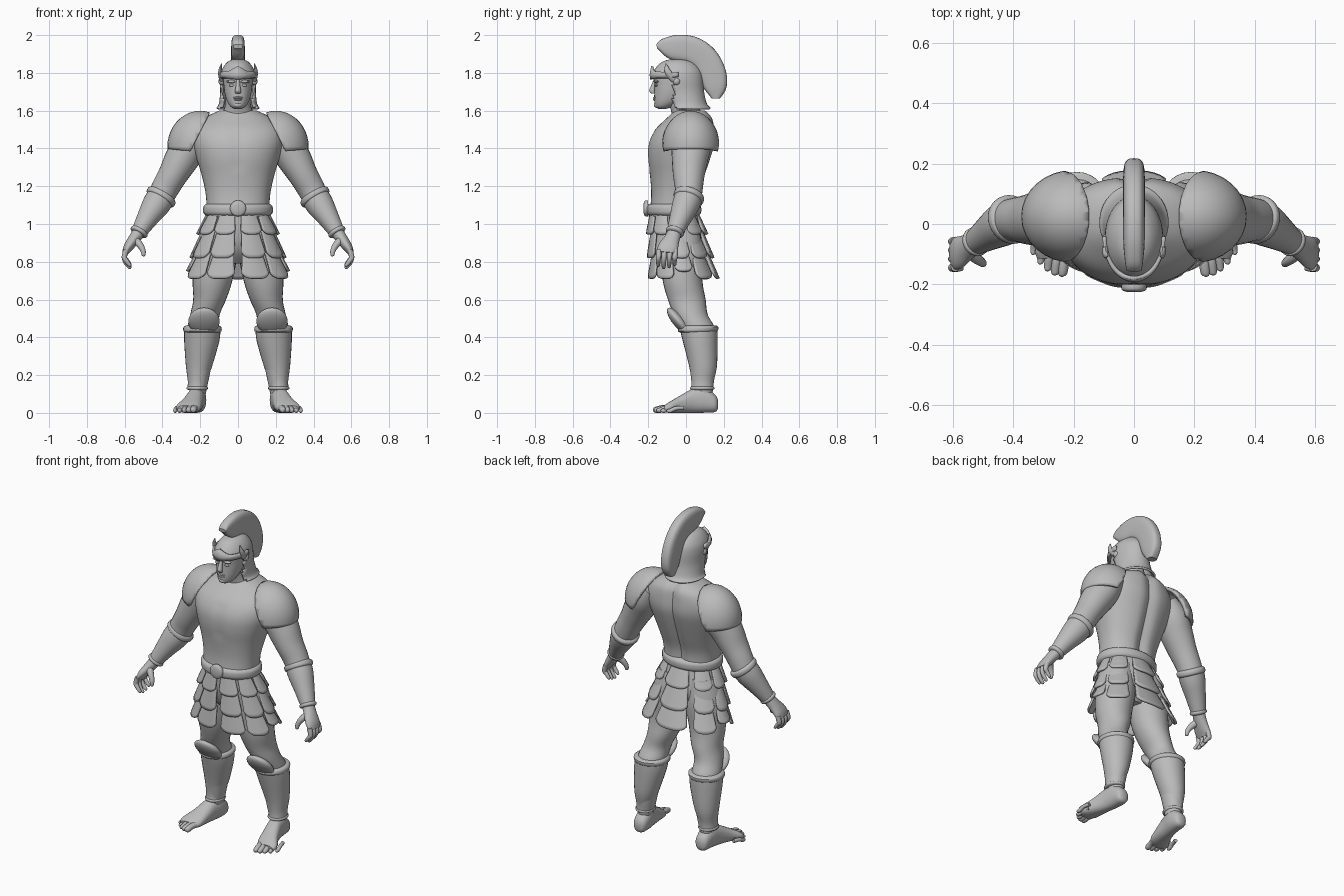
import bpy, bmesh
from math import sin, cos, pi, exp
from mathutils import Vector, Matrix

cube = bpy.data.objects.get("Cube")
if cube:
    bpy.data.objects.remove(cube, do_unlink=True)

clay = bpy.data.materials.new("clay_grey")
clay.use_nodes = True
clay.diffuse_color = (0.5, 0.5, 0.5, 1)
clay.node_tree.nodes["Principled BSDF"].inputs["Base Color"].default_value = (0.5, 0.5, 0.5, 1)
X, Y, Z = Vector((1, 0, 0)), Vector((0, 1, 0)), Vector((0, 0, 1))
parts = []


def finish(name, bm, mirror=False, thick=0):
    bmesh.ops.recalc_face_normals(bm, faces=bm.faces)
    mesh = bpy.data.meshes.new(name)
    bm.to_mesh(mesh)
    bm.free()
    mesh.materials.append(clay)
    obj = bpy.data.objects.new(name, mesh)
    bpy.context.collection.objects.link(obj)
    if thick:
        mod = obj.modifiers.new("thickness", 'SOLIDIFY')
        mod.thickness, mod.offset = thick, 0
    if mirror:
        obj.modifiers.new("mirror", 'MIRROR')
    parts.append(obj)
    return obj


def smooth_sections(secs, steps):
    # Catmull-Rom interpolation of (x, y, z, a, b) cross-sections
    s = [Vector(q) for q in secs]
    out = []
    for i in range(len(s) - 1):
        p0, p1, p2, p3 = s[max(i - 1, 0)], s[i], s[i + 1], s[min(i + 2, len(s) - 1)]
        for k in range(steps):
            t = k / steps
            out.append(0.5 * (2 * p1 + (p2 - p0) * t + (2 * p0 - 5 * p1 + 4 * p2 - p3) * t * t
                              + (3 * p1 - p0 - 3 * p2 + p3) * t ** 3))
    return out + [s[-1]]


def loft(secs, axis=None, ref=Y, n=28, steps=4, p=2.0, caps=True):
    bm = bmesh.new()
    s = smooth_sections(secs, steps)
    cen = [Vector(q[:3]) for q in s]
    rings = []
    for i, q in enumerate(s):
        t = axis or (cen[min(i + 1, len(s) - 1)] - cen[max(i - 1, 0)]).normalized()
        v = (ref - t * ref.dot(t)).normalized()
        u = v.cross(t)
        ring = []
        for k in range(n):
            c, d = cos(2 * pi * k / n), sin(2 * pi * k / n)
            c = (1 if c > 0 else -1) * abs(c) ** (2 / p)
            d = (1 if d > 0 else -1) * abs(d) ** (2 / p)
            ring.append(bm.verts.new(cen[i] + u * (c * max(q[3], .001)) + v * (d * max(q[4], .001))))
        rings.append(ring)
    for r, w in zip(rings, rings[1:]):
        for k in range(n):
            j = (k + 1) % n
            bm.faces.new((r[k], r[j], w[j], w[k]))
    if caps:
        bm.faces.new(rings[0])
        bm.faces.new(rings[-1])
    return bm


def band(name, start, end, a, b, mirror=False, axis=None):
    s, e = Vector(start), Vector(end)
    secs = [(*s.lerp(e, t), a - d, b - d) for t, d in ((0, .014), (.2, .002), (.5, 0), (.8, .002), (1, .014))]
    return finish(name, loft(secs, axis, steps=2), mirror)


def blob(centre, radii, tilt=0):
    bm = bmesh.new()
    m = Matrix.Translation(centre) @ Matrix.Rotation(tilt, 4, 'X') @ Matrix.Diagonal((*radii, 1))
    bmesh.ops.create_uvsphere(bm, u_segments=32, v_segments=20, radius=1, matrix=m)
    return bm


# Breastplate torso with a spine groove and chest line
bm = loft([(0, -.065, 1.04, .165, .13), (0, -.058, 1.15, .17, .126), (0, -.045, 1.25, .19, .145),
           (0, -.035, 1.35, .22, .168), (0, -.022, 1.43, .24, .176), (0, -.005, 1.5, .235, .158),
           (0, .02, 1.56, .18, .122), (0, .025, 1.6, .1, .085)], Z, n=64, p=2.25)
for v in bm.verts:
    groove = exp(-(v.co.x / .03) ** 2)
    if v.co.y > .02:
        v.co.y -= .022 * groove
    elif 1.28 < v.co.z < 1.5:
        v.co.y += .006 * groove
finish("torso", bm)
finish("neck", loft([(0, .02, 1.53, .125, .1), (0, .01, 1.58, .09, .085), (0, -.01, 1.62, .07, .075),
                     (0, -.025, 1.68, .065, .075)], Z))
finish("pelvis", loft([(0, -.06, 1.06, .16, .125), (0, -.045, .95, .18, .135), (0, -.03, .86, .15, .12),
                       (0, -.025, .79, .06, .06)], Z))
band("belt", (0, -.065, 1.045), (0, -.065, 1.105), .185, .146, axis=Z)
finish("buckle", loft([(0, -.2, 1.083, .042, .042), (0, -.215, 1.083, .042, .042),
                       (0, -.222, 1.083, .034, .034), (0, -.226, 1.083, .015, .015)], -Y, Z, steps=2))


# Skirt of hanging strips, each made of three overlapping rounded plates
def skirt_plate(name, angle, half, top, height, lift):
    bm = bmesh.new()
    cols, rows = 10, 8
    grid = []
    for r in range(rows + 1):
        v = r / rows
        row = []
        for c in range(cols + 1):
            u = 2 * c / cols - 1
            z = top - height * v * (1 - .2 * abs(u) ** 4)
            t = (1.06 - z) / .34
            out = lift + .022 * v - .012 - .006 * u * u
            a = angle + u * half * (.9 + .1 * v)
            row.append(bm.verts.new(((.165 + .105 * t + out) * sin(a),
                                     -.065 + .05 * t - (.13 + .045 * t + out) * cos(a), z)))
        grid.append(row)
    for r in range(rows):
        for c in range(cols):
            bm.faces.new((grid[r][c], grid[r][c + 1], grid[r + 1][c + 1], grid[r + 1][c]))
    finish(name, bm, thick=.013)


strips = [(s * a, h) for a, h in ((.36, .29), (1.0, .3), (1.62, .27), (2.28, .3)) for s in (-1, 1)] + [(pi, .4)]
for i, (angle, half) in enumerate(strips):
    raised = .04 if 1.5 < abs(angle) < 1.8 else 0
    for tier, (top, height) in enumerate(((1.06, .115), (.97, .15), (.85, .14 - raised))):
        skirt_plate(f"skirt_plate_{i}_{tier}", angle, half, top, height, .006 - .003 * tier)

# Legs, greaves and knee guards
finish("leg", loft([(.1, -.045, 1.0, .085, .11), (.115, -.025, .85, .112, .115), (.135, -.018, .7, .105, .105),
                    (.15, .004, .6, .087, .1), (.175, .025, .52, .078, .09), (.187, .065, .44, .082, .09),
                    (.2, .085, .3, .07, .075), (.213, .09, .1, .042, .05)], Z), True)
finish("greave", loft([(.188, .066, .45, .096, .1), (.192, .075, .38, .093, .092), (.206, .09, .25, .07, .074),
                       (.215, .088, .17, .051, .06), (.216, .086, .125, .052, .06)], Z), True)
band("greave_top_rim", (.188, .06, .425), (.188, .07, .462), .102, .106, True, Z)
band("greave_ankle_rim", (.216, .086, .12), (.216, .086, .142), .056, .064, True, Z)
finish("knee_guard", blob((.18, -.038, .485), (.083, .032, .09), .7), True)

# Bare feet with toes
finish("foot", loft([(.213, .17, .045, .015, .02), (.213, .155, .05, .038, .045), (.215, .1, .068, .047, .067),
                     (.225, .04, .065, .047, .065), (.242, -.03, .046, .055, .046),
                     (.262, -.085, .03, .065, .03), (.27, -.115, .022, .05, .018)], -Y, Z, p=2.3), True)
for i in range(5):
    x, y, r = .232 + .024 * i, -.155 + .005 * i * i * .9, .017 - .0015 * i
    finish(f"toe_{i}", loft([(x - .01, y + .07, .026, r, r), (x, y + .03, .024, r, r), (x + .004, y, r, r, r),
                             (x + .006, y - .015, r, r * .7, r * .7), (x + .006, y - .02, r, .002, .002)],
                            ref=Z, n=12), True)

# Arms, bracers and hands
finish("upper_arm", loft([(.19, .03, 1.5, .07, .09), (.25, .028, 1.42, .092, .105), (.3, .02, 1.34, .09, .095),
                          (.345, .015, 1.26, .078, .084), (.385, .015, 1.19, .073, .074),
                          (.42, .01, 1.12, .068, .07)]), True)
finish("bracer", loft([(.4, .018, 1.155, .075, .075), (.435, -.002, 1.1, .073, .072),
                       (.48, -.03, 1.03, .057, .058), (.525, -.06, .955, .041, .043)]), True)
band("bracer_elbow_rim", (.397, .02, 1.16), (.417, .01, 1.127), .084, .082, True)
band("bracer_wrist_rim", (.517, -.055, .969), (.53, -.063, .947), .049, .049, True)
finish("palm", loft([(.52, -.057, .963, .034, .036), (.55, -.075, .92, .031, .042), (.582, -.095, .875, .025, .054),
                     (.598, -.1, .845, .016, .05)]), True)
for i in range(4):
    y, drop = -.143 + .029 * i, .012 * abs(i - 1.3)
    finish(f"finger_{i}", loft([(.592, y, .862, .015, .014), (.602, y - .002, .825, .014, .0135),
                                (.592, y - .004, .79 + drop, .0125, .012), (.572, y - .004, .765 + drop, .009, .009),
                                (.567, y - .004, .76 + drop, .002, .002)], n=12), True)
finish("thumb", loft([(.55, -.09, .92, .022, .022), (.52, -.115, .89, .018, .018), (.503, -.128, .86, .014, .014),
                      (.5, -.133, .835, .01, .01), (.5, -.134, .828, .002, .002)], n=14), True)

# Shoulder guards: domes trimmed along the chest and the lower edge
bm = blob((.2, .025, 1.41), (.165, .145, .18))
for point, normal in (((.15, 0, 1.585), (.195, 0, .1)), ((0, 0, 1.385), (-.12, 0, 1))):
    z_shift = .03 if normal[2] == 1 else 0
    bmesh.ops.bisect_plane(bm, geom=bm.verts[:] + bm.edges[:] + bm.faces[:],
                           plane_co=Vector(point) - Z * z_shift, plane_no=Vector(normal).normalized(),
                           clear_inner=True)
finish("shoulder_guard", bm, True, .018)

# Head and face
finish("head", loft([(0, -.125, 1.61, .02, .022), (0, -.115, 1.622, .04, .048), (0, -.095, 1.65, .058, .073),
                     (0, -.08, 1.69, .07, .088), (0, -.072, 1.735, .076, .096), (0, -.065, 1.79, .078, .105),
                     (0, -.06, 1.82, .06, .08)], Z), False)
finish("nose", loft([(0, -.163, 1.765, .009, .008), (0, -.172, 1.735, .011, .012), (0, -.179, 1.705, .016, .016),
                     (0, -.172, 1.69, .014, .01)], Z, n=16))
for z, w in ((1.669, .026), (1.659, .021)):
    finish("upper_lip" if z > 1.665 else "lower_lip", blob((0, -.163, z), (w, .011, .006)))
finish("chin", blob((0, -.15, 1.63), (.024, .02, .016)))
finish("eye", blob((.032, -.157, 1.734), (.016, .008, .007)), True)
finish("eyebrow", blob((.034, -.158, 1.754), (.028, .014, .008)), True)

# Helmet with an open face, flared neck guard and brow ornament
bm = loft([(0, .005, 1.61, .11, .122), (0, .0, 1.635, .096, .105), (0, -.025, 1.7, .088, .115),
           (0, -.045, 1.77, .09, .13), (0, -.045, 1.815, .08, .116), (0, -.045, 1.855, .05, .075),
           (0, -.045, 1.87, .008, .012)], Z, n=40, caps=False)
bmesh.ops.contextual_create(bm, geom=[v for v in bm.verts if v.co.z > 1.869])
opening = [f for f in bm.faces if f.calc_center_median().z < 1.77 and
           f.calc_center_median().y < -.065 + .25 * max(0, 1.66 - f.calc_center_median().z)]
bmesh.ops.delete(bm, geom=opening, context='FACES')
finish("helmet", bm, thick=.012)

bm = bmesh.new()
rows = []
for k in range(33):
    a = -1.6 + 3.2 * k / 32
    peak = max(0, 1 - abs(a) / .55)
    rows.append([bm.verts.new((.098 * sin(a), -.045 - .139 * cos(a) * (1 - d), z))
                 for z, d in ((1.765 + .012 * abs(sin(a)), 0), (1.79, -.02), (1.805 + .03 * peak, .04))])
for r, w in zip(rows, rows[1:]):
    for j in range(2):
        bm.faces.new((r[j], w[j], w[j + 1], r[j + 1]))
finish("brow_band", bm, thick=.012)
finish("brow_wing", loft([(.085, -.06, 1.755, .012, .02), (.094, -.085, 1.79, .011, .022),
                          (.094, -.1, 1.82, .008, .014), (.086, -.105, 1.85, .002, .002)], Z, n=12), True)
finish("cheek_rivet", blob((.088, -.05, 1.755), (.016, .02, .02)), True)

# Arched helmet crest, given as inner and outer (y, z) edge points
inner = [(-.15, 1.93), (-.115, 1.905), (-.06, 1.868), (.02, 1.85), (.065, 1.81), (.085, 1.75), (.1, 1.7), (.135, 1.665)]
outer = [(-.16, 1.95), (-.135, 1.98), (-.07, 2.0), (.03, 1.995), (.13, 1.94), (.197, 1.84), (.212, 1.74), (.18, 1.665)]
secs = []
for (y0, z0), (y1, z1) in zip(inner, outer):
    half = ((y1 - y0) ** 2 + (z1 - z0) ** 2) ** .5 / 2
    secs.append((0, (y0 + y1) / 2, (z0 + z1) / 2, half, .022 + .2 * min(half, .07)))
finish("crest", loft(secs, ref=X, p=3.2))

# Smooth shading with sharp edges kept
bpy.ops.object.select_all(action='DESELECT')
for obj in parts:
    obj.select_set(True)
bpy.context.view_layer.objects.active = parts[0]
bpy.ops.object.shade_smooth_by_angle(angle=.7)
